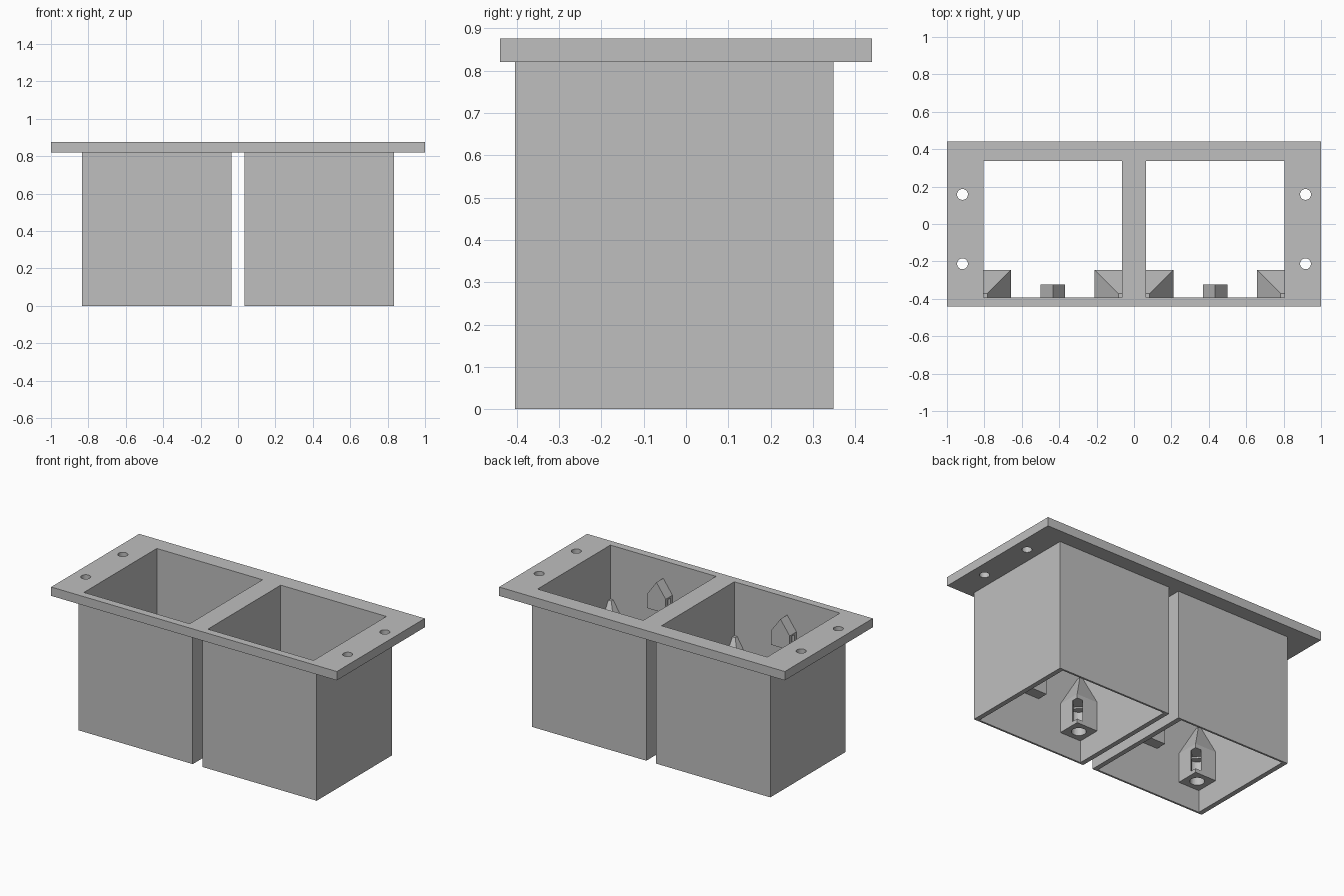
import bpy, bmesh, math
from mathutils import Matrix, Vector

if "Cube" in bpy.data.objects:
    bpy.data.objects.remove(bpy.data.objects["Cube"], do_unlink=True)

grey = bpy.data.materials.new("plain grey")
grey.use_nodes = True
COLOUR = (0.52, 0.52, 0.52, 1)
grey.diffuse_color = COLOUR
grey.node_tree.nodes["Principled BSDF"].inputs["Base Color"].default_value = COLOUR

FLANGE_BOTTOM, TOP = 0.82, 0.876
FRONT, BACK = -0.392, 0.336          # inner wall faces
INNER_HALF, WALL_X, WALL_Y = 0.37, 0.03, 0.012
CENTRES = {"right": -0.434, "left": 0.434}


def make(name, bm):
    bmesh.ops.recalc_face_normals(bm, faces=bm.faces)
    mesh = bpy.data.meshes.new(name)
    bm.to_mesh(mesh)
    bm.free()
    mesh.materials.append(grey)
    obj = bpy.data.objects.new(name, mesh)
    bpy.context.collection.objects.link(obj)
    return obj


def loft(name, loops, closed=False):
    """Skin a series of equal loops; cap the ends or join last to first."""
    bm = bmesh.new()
    rings = [[bm.verts.new(p) for p in loop] for loop in loops]
    pairs = list(zip(rings, rings[1:]))
    if closed:
        pairs.append((rings[-1], rings[0]))
    else:
        bm.faces.new(rings[0])
        bm.faces.new(rings[-1])
    for a, b in pairs:
        for i in range(len(a)):
            j = (i + 1) % len(a)
            bm.faces.new((a[i], a[j], b[j], b[i]))
    return make(name, bm)


def rect(x0, x1, y0, y1, z):
    return [(x0, y0, z), (x1, y0, z), (x1, y1, z), (x0, y1, z)]


def block(name, x0, x1, y0, y1, z0, z1):
    return loft(name, [rect(x0, x1, y0, y1, z0), rect(x0, x1, y0, y1, z1)])


def cylinder(name, x, y, z0, z1, radius):
    ring = [(x + radius * math.cos(a), y + radius * math.sin(a))
            for a in (math.tau * i / 32 for i in range(32))]
    return loft(name, [[(px, py, z) for px, py in ring] for z in (z0, z1)])


def cut(obj, cutters):
    """Subtract the cutters, bake the result and remove the cutters."""
    for c in cutters:
        c.hide_render = True
        mod = obj.modifiers.new("cut", 'BOOLEAN')
        mod.operation, mod.solver, mod.object = 'DIFFERENCE', 'EXACT', c
    bpy.context.view_layer.update()
    graph = bpy.context.evaluated_depsgraph_get()
    baked = bpy.data.meshes.new_from_object(obj.evaluated_get(graph))
    obj.modifiers.clear()
    obj.data = baked
    for c in cutters:
        bpy.data.objects.remove(c, do_unlink=True)


# Mounting flange with two openings and four screw holes
flange = block("mounting_flange", -1, 1, -0.44, 0.44, FLANGE_BOTTOM, TOP)
cutters = [block("opening", cx - INNER_HALF, cx + INNER_HALF, FRONT, BACK, 0.7, 1)
           for cx in CENTRES.values()]
cutters += [cylinder("screw_hole", x, y, 0.7, 1, 0.029)
            for x in (-0.917, 0.917) for y in (-0.213, 0.158)]
cut(flange, cutters)


def corner_post(name, x, s):
    """Screw post in a front corner at x, growing towards s, with a tapered top."""
    size, tip, bottom, shoulder, peak = 0.147, 0.02, 0.14, 0.325, 0.535

    def square(w, z):
        return rect(x, x + s * w, FRONT, FRONT + w, z)

    post = loft(name, [square(size, bottom), square(size, shoulder), square(tip, peak)])
    mid = size / 2
    hole = cylinder("hole", x + s * mid, FRONT + mid, 0, 0.29, 0.042)
    # Diagonal nut slot through the free corner
    slot = block("slot", 0, 0.2, -0.028, 0.028, 0.165, 0.3)
    angle = math.radians(45 if s > 0 else 135)
    slot.data.transform(Matrix.Translation(Vector((x + s * mid, FRONT + mid, 0)))
                        @ Matrix.Rotation(angle, 4, 'Z'))
    cut(post, [hole, slot])


def wall_boss(name, cx, z):
    """Gabled boss on the front wall with a nut slot in its side."""
    half = 0.065
    profile = [(-half, z), (half, z), (half, z + 0.09), (0, z + 0.18), (-half, z + 0.09)]
    boss = loft(name, [[(cx + px, y, pz) for px, pz in profile]
                       for y in (FRONT, FRONT + 0.068)])
    cut(boss, [block("slot", cx - 0.1, cx + 0.02, FRONT + 0.022, FRONT + 0.046,
                     z + 0.015, z + 0.08)])


for side, cx in CENTRES.items():
    # Open box sleeve
    x0, x1 = cx - INNER_HALF, cx + INNER_HALF
    inner = (x0, x1, FRONT, BACK)
    outer = (x0 - WALL_X, x1 + WALL_X, FRONT - WALL_Y, BACK + WALL_Y)
    loft(side + "_sleeve", [rect(*outer, 0), rect(*outer, FLANGE_BOTTOM),
                            rect(*inner, FLANGE_BOTTOM), rect(*inner, 0)], closed=True)
    # Fittings inside the front wall
    corner_post(side + "_sleeve_right_post", x0, 1)
    corner_post(side + "_sleeve_left_post", x1, -1)
    wall_boss(side + "_upper_boss", cx, 0.585)
    wall_boss(side + "_lower_boss", cx, 0.3)
